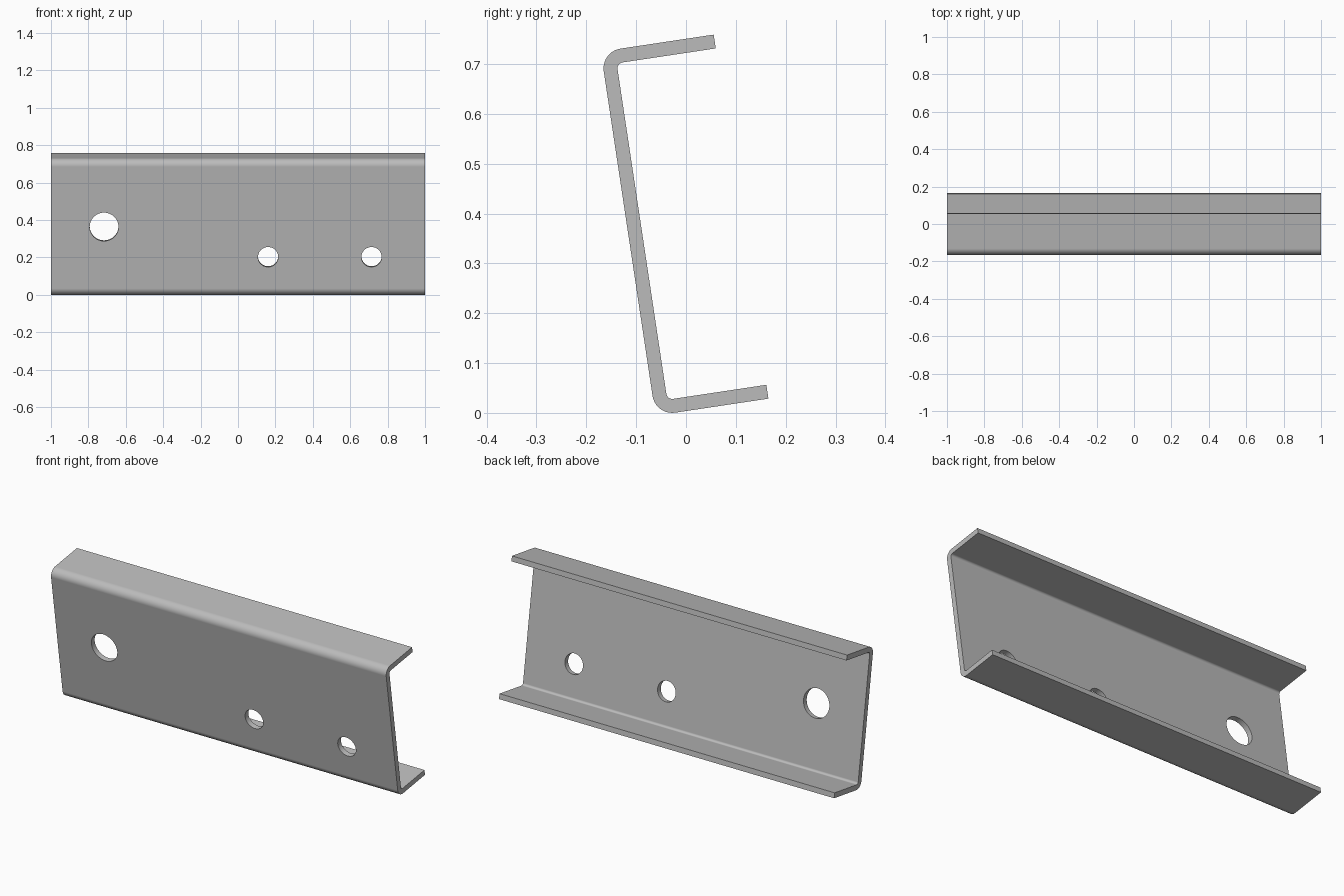
import bpy, bmesh
from math import sin, cos, pi, radians
from mathutils import Matrix

cube = bpy.data.objects.get("Cube")
if cube:
    bpy.data.objects.remove(cube, do_unlink=True)

TILT = radians(8.55)
THICK = 0.028
WEB, TIP = -0.0613, 0.1678        # outer web face and flange ends
BOTTOM, TOP = 0.0037, 0.7423
R_OUT = 0.04
R_IN = R_OUT - THICK
STEPS = 10

steel = bpy.data.materials.new("grey_steel")
steel.use_nodes = True
grey = (0.5, 0.5, 0.5, 1)
steel.diffuse_color = grey
steel.node_tree.nodes["Principled BSDF"].inputs["Base Color"].default_value = grey


def bend(cy, cz, r, start, end):
    """Points along a rounded corner."""
    angles = [start + (end - start) * i / STEPS for i in range(STEPS + 1)]
    return [(cy + r * cos(a), cz + r * sin(a)) for a in angles]


def select_only(obj):
    bpy.ops.object.select_all(action='DESELECT')
    obj.select_set(True)
    bpy.context.view_layer.objects.active = obj


# Channel section: outer skin upwards, inner skin back down
cy, low, high = WEB + R_OUT, BOTTOM + R_OUT, TOP - R_OUT
profile = [(TIP, BOTTOM)]
profile += bend(cy, low, R_OUT, 1.5 * pi, pi)
profile += bend(cy, high, R_OUT, pi, 0.5 * pi)
profile += [(TIP, TOP), (TIP, TOP - THICK)]
profile += bend(cy, high, R_IN, 0.5 * pi, pi)
profile += bend(cy, low, R_IN, pi, 1.5 * pi)
profile += [(TIP, BOTTOM + THICK)]

bm = bmesh.new()
end = bm.faces.new([bm.verts.new((-1, y, z)) for y, z in profile])
grown = bmesh.ops.extrude_face_region(bm, geom=[end])["geom"]
bmesh.ops.translate(bm, vec=(2, 0, 0),
                    verts=[v for v in grown if isinstance(v, bmesh.types.BMVert)])
bmesh.ops.recalc_face_normals(bm, faces=bm.faces)
mesh = bpy.data.meshes.new("channel_bracket")
bm.to_mesh(mesh)
bm.free()
mesh.materials.append(steel)
channel = bpy.data.objects.new("channel_bracket", mesh)
bpy.context.collection.objects.link(channel)

# Bolt holes through the web: x, height along the web, radius
for x, z, r in [(-0.716, 0.377, 0.077), (0.161, 0.214, 0.054), (0.714, 0.214, 0.054)]:
    bpy.ops.mesh.primitive_cylinder_add(vertices=48, radius=r, depth=0.12,
                                        location=(x, WEB + THICK / 2, z),
                                        rotation=(pi / 2, 0, 0))
    cutter = bpy.context.object
    cutter.name = "hole_cutter"
    cutter.hide_render = True
    cutter.data.materials.append(steel)
    cut = channel.modifiers.new("hole", 'BOOLEAN')
    cut.operation = 'DIFFERENCE'
    cut.solver = 'EXACT'
    cut.object = cutter
    select_only(channel)
    bpy.ops.object.modifier_apply(modifier=cut.name)
    bpy.data.objects.remove(cutter, do_unlink=True)

# Lean the channel forwards and shade the bends smooth
channel.data.transform(Matrix.Rotation(TILT, 4, 'X'))
select_only(channel)
bpy.ops.object.shade_smooth_by_angle(angle=radians(30))
weighted = channel.modifiers.new("flat_face_normals", 'WEIGHTED_NORMAL')
weighted.keep_sharp = True
